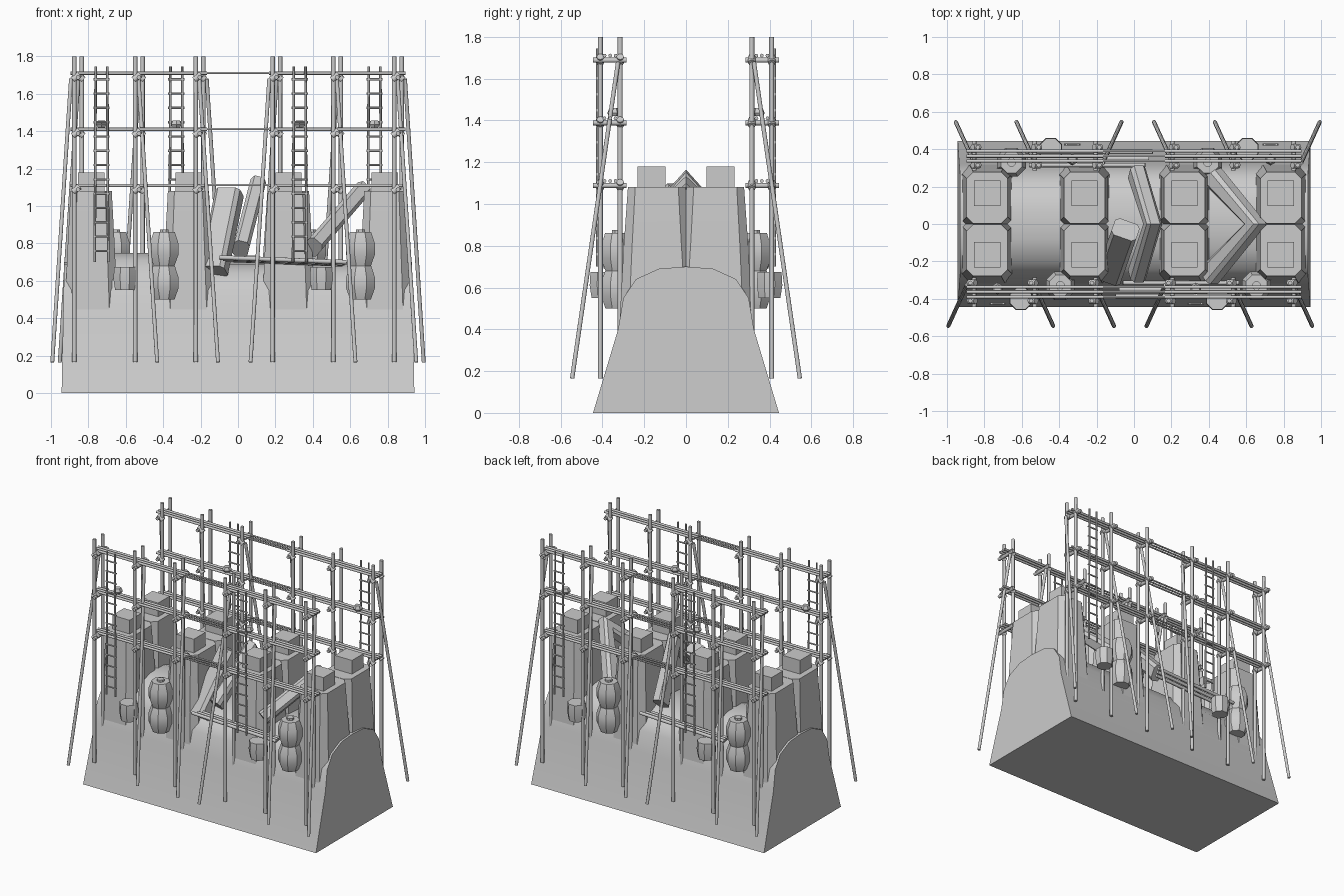
import bpy, bmesh, math
from mathutils import Vector, Matrix

if "Cube" in bpy.data.objects:
    bpy.data.objects.remove(bpy.data.objects["Cube"])


def finish(name, bm, smooth=None, rotated=False):
    bmesh.ops.recalc_face_normals(bm, faces=bm.faces)
    me = bpy.data.meshes.new(name)
    bm.to_mesh(me)
    bm.free()
    ob = bpy.data.objects.new(name, me)
    bpy.context.collection.objects.link(ob)
    if smooth:
        bpy.ops.object.select_all(action='DESELECT')
        ob.select_set(True)
        bpy.context.view_layer.objects.active = ob
        bpy.ops.object.shade_smooth_by_angle(angle=math.radians(smooth))
    if rotated:  # opposite side is the same part turned half a circle
        other = bpy.data.objects.new(name.replace("front", "back"), ob.data)
        other.rotation_euler.z = math.pi
        bpy.context.collection.objects.link(other)
    return ob


def loft(bm, rings):
    loops = [[bm.verts.new(p) for p in r] for r in rings]
    n = len(loops[0])
    for a, b in zip(loops, loops[1:]):
        for i in range(n):
            bm.faces.new((a[i], a[(i + 1) % n], b[(i + 1) % n], b[i]))
    bm.faces.new(loops[0][::-1])
    bm.faces.new(loops[-1])


def pole(bm, a, b, r=0.011, sides=8):
    a, b = Vector(a), Vector(b)
    d = b - a
    m = Matrix.Translation((a + b) / 2) @ d.to_track_quat('Z', 'Y').to_matrix().to_4x4()
    bmesh.ops.create_cone(bm, cap_ends=True, segments=sides, radius1=r, radius2=r,
                          depth=d.length, matrix=m)


def turned(bm, x, y, profile, sides=8):
    loft(bm, [[(x + r * math.cos(2 * math.pi * (i + .5) / sides),
                y + r * math.sin(2 * math.pi * (i + .5) / sides), z)
               for i in range(sides)] for r, z in profile])


def chamfered(x, y, z, hx, hy, c):
    return [(x + sx, y + sy, z) for sx, sy in
            [(hx, -hy + c), (hx, hy - c), (hx - c, hy), (-hx + c, hy),
             (-hx, hy - c), (-hx, -hy + c), (-hx + c, -hy), (hx - c, -hy)]]


# foundation with a rounded ridge
bm = bmesh.new()
half = [(0.445, 0), (0.325, 0.40), (0.30, 0.55), (0.24, 0.64), (0.13, 0.69), (0.0, 0.70)]
outline = half + [(-y, z) for y, z in half[-2::-1]]
loft(bm, [[(s * (0.943 - 0.02 * z), y, z) for y, z in outline] for s in (-1, 1)])
finish("foundation", bm, 40)

# raised vault between the two left pillars
bm = bmesh.new()
arc = [(0.31, 0.4), (0.29, 0.6), (0.2, 0.71), (0.08, 0.75)]
arc += [(-y, z) for y, z in arc[::-1]]
loft(bm, [[(x, y, z) for y, z in arc] for x in (-0.75, -0.3)])
finish("vault", bm, 40)

# tapered pillar pairs with square caps
bm = bmesh.new()
for x in (-0.785, -0.265, 0.27, 0.785):
    for s in (-1, 1):
        loft(bm, [chamfered(x, s * 0.135, 0.3, 0.147, 0.19, 0.045),
                  chamfered(x, s * 0.14, 0.8, 0.125, 0.158, 0.04),
                  chamfered(x, s * 0.14, 1.08, 0.11, 0.138, 0.035)])
finish("pillars", bm, 35)
bm = bmesh.new()
for x in (-0.785, -0.265, 0.27, 0.785):
    for s in (-1, 1):
        bmesh.ops.create_cube(bm, size=1, matrix=Matrix.Translation((x, s * 0.165, 1.11))
                              @ Matrix.Diagonal((0.14, 0.135, 0.14, 1)))
finish("pillar_caps", bm)


# leaning stone beams forming two gables, plus one slipped beam
def gable(name, foot, top, wide, thick):
    bm = bmesh.new()
    f, t = Vector(foot), Vector(top)
    lean = (t - Vector((f.x, 0, f.z))).normalized()
    across = lean.cross(Vector((0, 1, 0))).normalized()
    rows = []
    for p, along in ((f, Vector((0, 1, 0.0))), (t, lean), (Vector((f.x, -f.y, f.z)), Vector((0, -1, 0.0)))):
        n = along if p is t else (along * 0.7 + lean * 0.7)
        ring = []
        for u, v in [(-1, -.6), (-1, .6), (-.6, 1), (.6, 1), (1, .6), (1, -.6), (.6, -1), (-.6, -1)]:
            ring.append(p + across * u * wide / 2 + n * v * thick / 2)
        rows.append(ring)
    loft(bm, rows)
    finish(name, bm, 30)


gable("right_gable", (0.40, 0.28, 0.78), (0.65, 0, 1.07), 0.09, 0.12)
gable("centre_gable", (0.015, 0.27, 0.77), (0.10, 0, 1.10), 0.085, 0.12)
bm = bmesh.new()
a, b = Vector((-0.13, -0.27, 0.65)), Vector((-0.045, -0.03, 1.07))
m = Matrix.Translation((a + b) / 2) @ (b - a).to_track_quat('Z', 'Y').to_matrix().to_4x4()
L = (b - a).length / 2
loft(bm, [[m @ Vector(p) for p in chamfered(0, 0, z, 0.07, 0.055, 0.02)] for z in (-L, L)])
finish("slipped_beam", bm, 30)

# scaffold frame: two bays per side
OUT, INN = -0.41, -0.315
LEVELS = (1.10, 1.40, 1.70)
posts, rails, braces, knots, ladders, pots = [bmesh.new() for _ in range(6)]
for off in (0, 1.06):
    for i, px in enumerate((-0.875, -0.55, -0.225)):
        x = px + off
        pole(posts, (x, OUT, 0.165), (x, OUT, 1.80), 0.012)
        pole(posts, (x, INN, 0.165), (x, INN, 1.80), 0.012)
        d = -1 if i == 0 else 1
        pole(braces, (x + d * 0.118, -0.545, 0.165), (x + d * 0.018, -0.325, 1.68), 0.011)
        for z in LEVELS:
            pole(rails, (x + 0.02, -0.445, z - 0.012), (x + 0.02, -0.285, z - 0.012), 0.012)
            for y in (OUT, INN):
                pole(knots, (x - 0.008, y, z - 0.025), (x + 0.028, y, z + 0.005), 0.018)
    for z in LEVELS:
        for y in (-0.39, -0.363, -0.337):
            pole(rails, (-0.895 + off, y, z + 0.01), (-0.165 + off, y, z + 0.01), 0.009)
    # ladder
    lx = -0.73 + off
    for s in (-1, 1):
        pole(ladders, (lx + s * 0.036, -0.425, 0.70), (lx + s * 0.031, -0.425, 1.745), 0.007, 6)
    for k in range(13):
        z = 0.76 + k * 0.0765
        pole(ladders, (lx - 0.043, -0.425, z), (lx + 0.043, -0.425, z), 0.006, 6)
    # small pot on the middle walkway
    turned(pots, lx, -0.345, [(0.022, 1.42), (0.032, 1.435), (0.022, 1.458)], 6)
for z in LEVELS:  # thin poles linking the bays
    for y in (-0.39, -0.363, -0.337):
        pole(rails, (-0.2, y, z + 0.012), (0.2, y, z + 0.012), 0.006)
# low loading planks
for k, y in enumerate((-0.385, -0.35, -0.315)):
    pole(rails, (-0.10 + 0.02 * k, y, 0.725 - 0.006 * k), (0.58 - 0.01 * k, y, 0.70 - 0.006 * k), 0.012)
finish("front_posts", posts, 50, True)
finish("front_rails", rails, 50, True)
finish("front_braces", braces, 50, True)
finish("front_lashings", knots, 50, True)
finish("front_ladders", ladders, 50, True)
finish("front_pots", pots, 30, True)

# hanging barrels and buckets
barrels, buckets = bmesh.new(), bmesh.new()
for off in (0, 1.05):
    x = -0.395 + off
    for z in (0.50, 0.68):
        turned(barrels, x, -0.33, [(0.06, z), (0.083, z + 0.06), (0.083, z + 0.12), (0.062, z + 0.18)])
    turned(barrels, x, -0.33, [(0.025, 0.85), (0.025, 0.875)])
    turned(buckets, -0.605 + off, -0.40, [(0.056, 0.55), (0.066, 0.61), (0.062, 0.675)])
finish("front_barrels", barrels, 30, True)
finish("front_buckets", buckets, 30, True)
